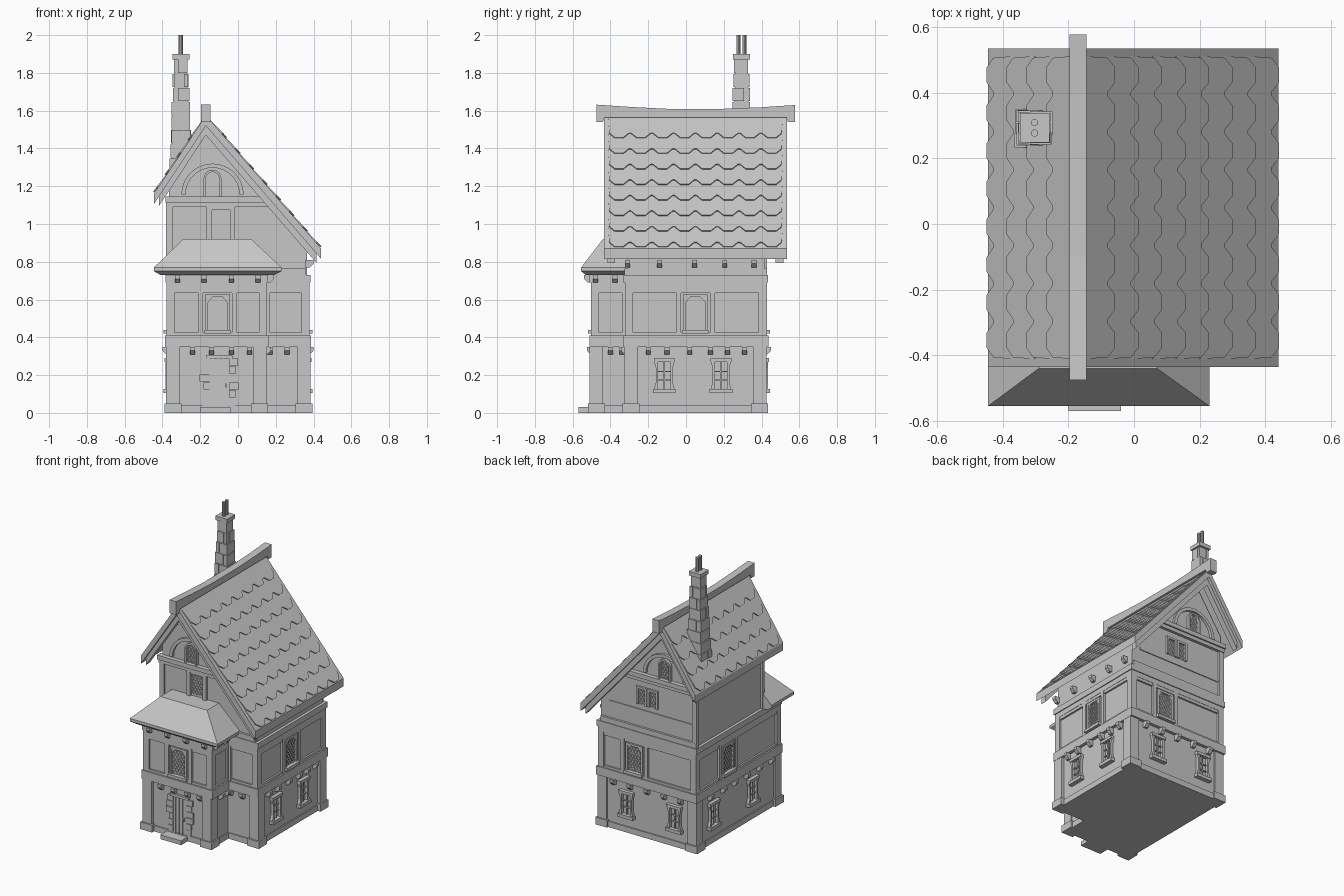
import bpy, bmesh, math, random
from mathutils import Matrix, Vector

random.seed(4)
cube = bpy.data.objects.get("Cube")
if cube:
    bpy.data.objects.remove(cube)

stone = bpy.data.materials.new("plain_grey")
stone.use_nodes = True
GREY = (0.57, 0.57, 0.57, 1)
stone.diffuse_color = GREY
stone.node_tree.nodes["Principled BSDF"].inputs["Base Color"].default_value = GREY

parts = {}
X, Y, Z = Vector((1, 0, 0)), Vector((0, 1, 0)), Vector((0, 0, 1))


def frame(u, v, n, origin=(0, 0, 0)):
    m = Matrix((u, v, n)).transposed().to_4x4()
    m.translation = origin
    return m


# Wall frames: u along the wall, v up, depth measured outwards from the centre
FRONT, BACK = frame(X, Z, -Y), frame(X, Z, Y)
RIGHT, LEFT = frame(Y, Z, X), frame(Y, Z, -X)


def part(name):
    return parts.setdefault(name, bmesh.new())


def prism(name, f, pts, d0, d1):
    bm = part(name)
    lo = [bm.verts.new(f @ Vector((u, v, d0))) for u, v in pts]
    hi = [bm.verts.new(f @ Vector((u, v, d1))) for u, v in pts]
    bm.faces.new(lo)
    bm.faces.new(hi)
    for i in range(len(pts)):
        j = (i + 1) % len(pts)
        bm.faces.new((lo[i], lo[j], hi[j], hi[i]))


def rect(name, f, u0, u1, v0, v1, d0, d1):
    prism(name, f, [(u0, v0), (u1, v0), (u1, v1), (u0, v1)], d0, d1)


def box(name, x0, x1, y0, y1, z0, z1):
    rect(name, BACK, x0, x1, z0, z1, y0, y1)


def hull(name, pts):
    bm = part(name)
    verts = [bm.verts.new(p) for p in pts]
    bmesh.ops.convex_hull(bm, input=verts)


def bar(name, f, p, q, w, d0, d1):
    p, q = Vector(p), Vector(q)
    s = (q - p).orthogonal().normalized() * w / 2
    prism(name, f, [p + s, q + s, q - s, p - s], d0, d1)


def bracket(f, u, top, d, h=0.04):
    hull("brackets", [f @ Vector((u + s, top - a, d + e)) for s in (-.013, .013)
                      for a, e in ((0, -.01), (0, .035), (h * .5, .035), (h, .015), (h, -.01))])


def lattice(f, a, b, c, e, d):
    # Diagonal leading clipped to the opening
    w, slope = b - a, 1.6
    for s in (slope, -slope):
        q = c - (slope * w if s > 0 else 0) + .02
        while q < e + slope * w:
            t = sorted(((c - q) / s, (e - q) / s))
            ta, tb = max(0, t[0]), min(w, t[1])
            if tb - ta > .008:
                bar("window_leading", f, (a + ta, q + s * ta), (a + tb, q + s * tb), .004, d, d + .006)
            q += .036


def leaded_window(f, u, z0, z1, w, d, sill=True):
    h = w / 2
    for s in (-1, 1):
        rect("window_frames", f, u + s * h, u + s * (h + .015), z0, z1, d - .01, d + .014)
    rect("window_frames", f, u - h - .015, u + h + .015, z1, z1 + .015, d - .01, d + .014)
    if sill:
        rect("window_sills", f, u - h - .02, u + h + .02, z0 - .02, z0, d - .01, d + .03)
        for s in (-1, 1):
            prism("window_frames", f, [(u + s * h, z1), (u + s * h, z1 - .03), (u + s * h * .5, z1)], d, d + .012)
    lattice(f, u - h, u + h, z0, z1, d)


def small_window(f, u, d):
    # Casement with waisted jambs, sill, head and glazing bars
    for s in (-1, 1):
        prism("casement_frames", f, [(u + s * a, z) for a, z in
              ((.032, .125), (.055, .125), (.045, .16), (.045, .24), (.055, .275), (.032, .275))], d - .01, d + .02)
    rect("casement_frames", f, u - .06, u + .06, .105, .127, d - .01, d + .03)
    rect("casement_frames", f, u - .055, u + .055, .27, .29, d - .01, d + .025)
    rect("casement_frames", f, u - .004, u + .004, .127, .27, d, d + .01)
    for z in (.175, .22):
        rect("casement_frames", f, u - .032, u + .032, z - .003, z + .003, d, d + .01)


# Walls and horizontal beams share the L-shaped plan
def storey(name, grow, z0, z1):
    box(name, -.365 - grow, .365 + grow, -.31 - grow, .415 + grow, z0, z1)
    box(name, -.365 - grow, .14 + grow, -.49 - grow, -.30, z0, z1)


storey("walls", 0, 0, .735)
storey("base_skirt", .008, 0, .04)
storey("floor_beam", .022, .35, .41)
storey("upper_beam_low", .014, .655, .69)
storey("upper_beam_high", .02, .69, .73)
prism("gable_walls", FRONT, [(-.365, .72), (.365, .72), (.365, .89), (-.17, 1.5), (-.365, 1.21)], -.415, .31)

# Corner posts with plinths
for x, y in ((-.345, -.475), (.115, -.475), (.35, -.29), (.35, .39), (-.345, .39)):
    box("corner_posts", x - .035, x + .035, y - .035, y + .035, 0, .35)
    box("post_plinths", x - .045, x + .045, y - .045, y + .045, 0, .05)

# Timber framing of the middle storey, with a leaded window where there is room
FACADES = [(FRONT, .49, -.365, .14, -.108), (FRONT, .31, .14, .365, None),
           (BACK, .415, -.365, .365, .1), (RIGHT, .365, -.31, .415, .05),
           (RIGHT, .14, -.49, -.31, None), (LEFT, .365, -.49, .415, .07)]
for f, d, a, b, win in FACADES:
    cols = [(a - .014, a + .03), (b - .03, b + .014)]
    if win is not None:
        cols += [(win + s * .09 - .014, win + s * .09 + .014) for s in (-1, 1)]
        leaded_window(f, win, .44, .615, .1, d)
    for u0, u1 in cols:
        rect("timber_posts", f, u0, u1, .41, .66, d - .01, d + .014)
    for z0, z1 in ((.40, .425), (.635, .66)):
        rect("timber_rails", f, a - .01, b + .01, z0, z1, d - .01, d + .012)

# Casements on the ground floor
for f, d, us in ((RIGHT, .365, (-.115, .185)), (LEFT, .365, (-.2, .23)), (BACK, .415, (.16, -.21))):
    for u in us:
        small_window(f, u, d)

# Brackets under beams and eaves
for f, d, z, us in ((FRONT, .49, .35, (-.24, -.14, -.035, .06)), (FRONT, .31, .35, (.17, .26)),
                    (RIGHT, .365, .35, (-.2, -.1, .02, .13, .22, .31)), (RIGHT, .14, .35, (-.4, -.34)),
                    (BACK, .415, .35, (-.26, -.13, 0, .13, .26)), (LEFT, .365, .35, (-.4, -.27, -.13, 0, .13, .27)),
                    (FRONT, .505, .73, (-.32, -.18, -.035, .105)), (RIGHT, .155, .73, (-.48, -.375)),
                    (RIGHT, .365, .81, (-.31, -.14, .045, .205, .36))):
    for u in us:
        bracket(f, u, z, d)

# Door with planks, handle, stone surround and step
rect("door", FRONT, -.15, -.05, .03, .285, .48, .496)
for u in (-.133, -.106, -.078):
    rect("door_planks", FRONT, u - .002, u + .002, .03, .285, .49, .501)
rect("door_handle", FRONT, -.07, -.06, .135, .155, .49, .512)
for s in (-1, 1):
    for i in range(6):
        w = random.uniform(.03, .055)
        rect("door_stones", FRONT, -.1 + s * .052, -.1 + s * (.052 + w), .04 + i * .042, .078 + i * .042,
             .48, .496 + random.uniform(0, .006))
rect("door_lintel", FRONT, -.17, -.03, .285, .305, .48, .505)
box("door_step", -.2, -.04, -.57, -.48, 0, .03)

# Hipped roof of the bay
hull("bay_roof", [(x, y, z) for x0, x1, y0, z in
     ((-.41, .19, -.53, .73), (-.445, .23, -.555, .75), (-.445, .23, -.555, .77), (-.29, .07, -.44, .92))
     for x in (x0, x1) for y in (y0, -.305)])

# Main roof slab and the bargeboards beneath it
APEX, EAVE_R, EAVE_L = Vector((-.17, 1.575)), Vector((.44, .87)), Vector((-.445, 1.16))
drop = Vector((0, -.055))
prism("main_roof", BACK, [APEX, EAVE_R, EAVE_R + drop, APEX + drop, EAVE_L + drop, EAVE_L], -.435, .535)
low = [APEX + drop, APEX + drop * 1.9]
for y in (-.415, .475):
    for e, k in ((EAVE_R, .96), (EAVE_L, .9)):
        end = APEX.lerp(e, k)
        prism("bargeboards", BACK, [low[0], end + drop, end + drop * 1.9, low[1]], y, y + .04)

# Scalloped tile courses on both slopes
TEETH, Y0, Y1 = 8, -.412, .512
for eave, rows in ((EAVE_R, 8), (EAVE_L, 4)):
    run = eave - APEX
    down = Vector((run.x, 0, run.y)).normalized()
    out = Vector((-down.z, 0, down.x)) * (1 if run.x > 0 else -1)
    pitch = run.length / (rows + .55)
    step = (Y1 - Y0) / TEETH
    for r in range(rows):
        start = Vector((APEX.x, 0, APEX.y)) + down * (r * pitch + .02)
        v = (down + out * .06).normalized()
        f = frame(Y, v, v.cross(Y) * (1 if v.cross(Y).dot(out) > 0 else -1), start)
        pts = [(Y1, 0), (Y0, 0)]
        for i in range(TEETH):
            u = Y0 + i * step
            pts += [(u + step * k, pitch * h) for k, h in ((.05, 1), (.3, 1.3), (.7, 1.3), (.95, 1))]
        prism("roof_tiles", f, pts, -.006, .001)

# Sagging ridge beam with dropped ends
prism("ridge_beam", RIGHT, [(-.475, 1.54), (-.44, 1.54), (-.43, 1.565), (.53, 1.565), (.54, 1.54), (.578, 1.54),
      (.578, 1.63), (.4, 1.618), (.2, 1.61), (-.1, 1.61), (-.3, 1.62), (-.475, 1.632)], -.197, -.145)


# Gable beams, arches and attic windows
def arc(u, z, r, n=14):
    return [(u + r * math.cos(math.pi * i / n), z + r * math.sin(math.pi * i / n)) for i in range(n + 1)]


for f, d in ((FRONT, .31), (BACK, .415)):
    rect("gable_beam", f, -.38, .19, 1.09, 1.115, d - .01, d + .02)
    rect("gable_beam", f, -.385, .16, 1.115, 1.145, d - .01, d + .03)
    rect("gable_beam", f, -.38, .36, .73, .765, d - .01, d + .015)
    rect("gable_posts", f, -.38, -.345, .73, 1.09, d - .01, d + .014)
    prism("gable_arch", f, arc(-.135, 1.155, .165) + arc(-.135, 1.155, .143)[::-1], d - .01, d + .018)
    prism("attic_window_frame", f, [(-.088, 1.145)] + arc(-.135, 1.24, .047) + [(-.182, 1.145), (-.17, 1.145)]
          + arc(-.135, 1.24, .035)[::-1] + [(-.1, 1.145)], d - .01, d + .02)
    lattice(f, -.17, -.1, 1.145, 1.262, d)
leaded_window(FRONT, -.09, .935, 1.075, .095, .31, False)
for u in (-.153, -.03):
    rect("gable_posts", FRONT, u - .013, u + .013, .9, 1.09, .3, .328)
for u in (-.04, .045):
    leaded_window(BACK, u, .92, 1.03, .05, .415, False)
rect("gable_posts", BACK, -.37, .3, .868, .885, .4, .421)

# Tapering chimney of rough blocks, with cap and two pots
CX, CY, Z0, Z1, N = -.303, .293, 1.2, 1.872, 9
ch = (Z1 - Z0) / N
for i in range(N):
    z = Z0 + i * ch
    half = .06 - .024 * i / (N - 1)
    box("chimney_core", CX - half + .005, CX + half - .005, CY - half + .005, CY + half - .005, z, z + ch)
    sx = .016 if i % 2 else -.016
    for a in (-1, 1):
        for b in (-1, 1):
            ex, ey = (half + random.uniform(-.002, .004) for _ in range(2))
            xs = sorted((CX + sx + a * .002, CX + a * ex))
            ys = sorted((CY - sx + b * .002, CY + b * ey))
            box("chimney_blocks", *xs, *ys, z + .002, z + ch - .002)
box("chimney_cap", CX - .045, CX + .045, CY - .045, CY + .045, 1.872, 1.9)
for dy in (-.016, .016):
    ring = [(CX + .011 * math.cos(t * math.pi / 5), CY + dy + .011 * math.sin(t * math.pi / 5)) for t in range(10)]
    prism("chimney_pots", Matrix.Identity(4), ring, 1.89, 2.0)

# Turn each gathered part into an object
for name, bm in parts.items():
    bmesh.ops.recalc_face_normals(bm, faces=bm.faces)
    mesh = bpy.data.meshes.new(name)
    bm.to_mesh(mesh)
    bm.free()
    mesh.materials.append(stone)
    bpy.context.collection.objects.link(bpy.data.objects.new(name, mesh))
